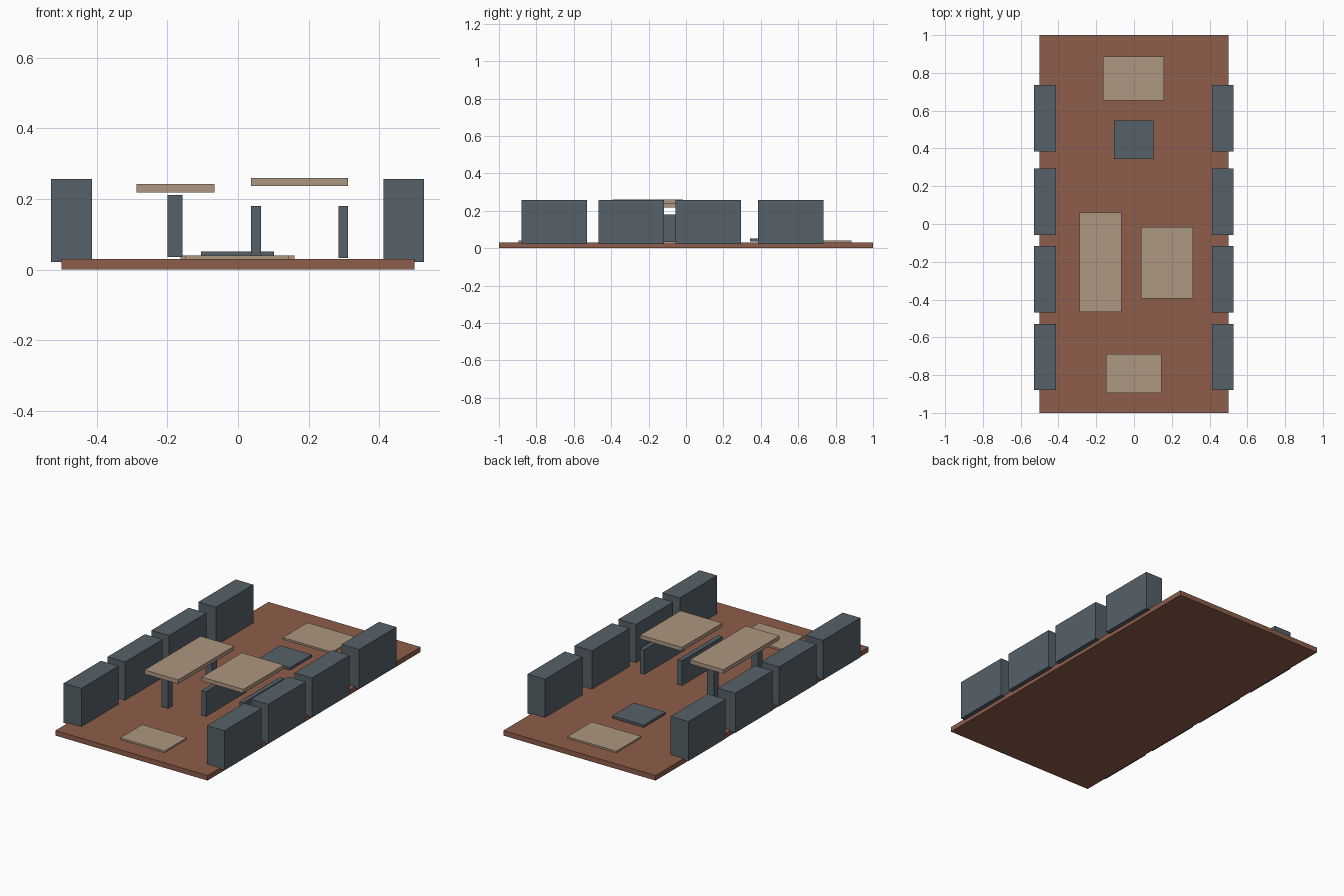
import bpy

if "Cube" in bpy.data.objects:
    bpy.data.objects.remove(bpy.data.objects["Cube"])


def material(name, rgb):
    m = bpy.data.materials.new(name)
    m.diffuse_color = (*rgb, 1)
    m.use_nodes = True
    m.node_tree.nodes["Principled BSDF"].inputs["Base Color"].default_value = m.diffuse_color
    return m


BRICK = material("brick_red", (0.27, 0.11, 0.07))
SLATE = material("slate", (0.09, 0.12, 0.14))
TAN = material("tan", (0.42, 0.31, 0.22))


def box(name, x, y, z, mat):
    """Box from (min, max) ranges on each axis."""
    bpy.ops.mesh.primitive_cube_add(size=1, location=[sum(r) / 2 for r in (x, y, z)])
    ob = bpy.context.object
    ob.name = name
    ob.scale = [r[1] - r[0] for r in (x, y, z)]
    bpy.ops.object.transform_apply(location=False, rotation=False, scale=True)
    ob.data.materials.append(mat)
    return ob


# Floor slab
box("floor", (-0.5, 0.5), (-1, 1), (0, 0.03), BRICK)

# Rows of side blocks, same on left and right
for y in [(-0.88, -0.53), (-0.468, -0.117), (-0.057, 0.294), (0.385, 0.735)]:
    box("left_side_block", (-0.53, -0.414), y, (0.022, 0.257), SLATE)
    box("right_side_block", (0.412, 0.527), y, (0.022, 0.257), SLATE)

# Long table: raised top over two square posts
box("long_table_top", (-0.288, -0.067), (-0.467, 0.06), (0.219, 0.243), TAN)
for name, y in (("front", (-0.432, -0.389)), ("back", (-0.018, 0.025))):
    box(f"long_table_{name}_post", (-0.2, -0.157), y, (0.036, 0.212), SLATE)

# Wide table: raised top over two full-length panels
box("wide_table_top", (0.037, 0.312), (-0.394, -0.015), (0.237, 0.26), TAN)
for name, x in (("left", (0.037, 0.065)), ("right", (0.285, 0.312))):
    box(f"wide_table_{name}_panel", x, (-0.394, -0.015), (0.033, 0.18), SLATE)

# Flat mats and low pad on the floor
box("back_mat", (-0.163, 0.16), (0.654, 0.886), (0.031, 0.041), TAN)
box("front_mat", (-0.148, 0.145), (-0.896, -0.689), (0.031, 0.041), TAN)
box("low_pad", (-0.105, 0.102), (0.343, 0.547), (0.037, 0.051), SLATE)
